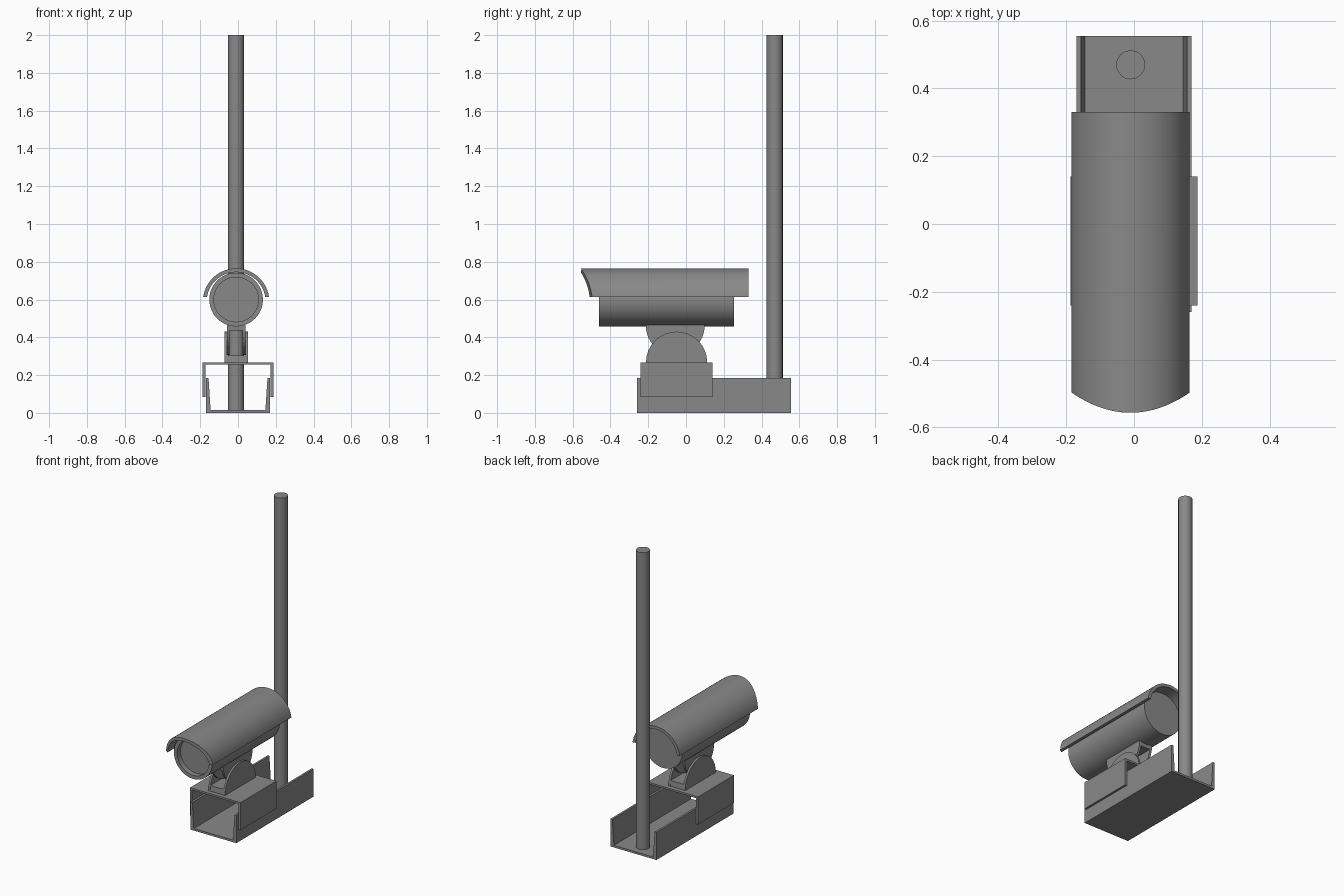
import bpy, bmesh, math
from mathutils import Vector

cube = bpy.data.objects.get("Cube")
if cube:
    bpy.data.objects.remove(cube, do_unlink=True)

grey = bpy.data.materials.new("mid grey")
grey.use_nodes = True
color = (0.25, 0.25, 0.25, 1)
grey.diffuse_color = color
grey.node_tree.nodes["Principled BSDF"].inputs["Base Color"].default_value = color

CX = -0.01  # shared centre line of camera, clevis and pole


def finish(name, bm, smooth=False):
    bmesh.ops.recalc_face_normals(bm, faces=bm.faces)
    mesh = bpy.data.meshes.new(name)
    bm.to_mesh(mesh)
    bm.free()
    obj = bpy.data.objects.new(name, mesh)
    bpy.context.collection.objects.link(obj)
    mesh.materials.append(grey)
    if smooth:
        bpy.ops.object.select_all(action="DESELECT")
        obj.select_set(True)
        bpy.context.view_layer.objects.active = obj
        bpy.ops.object.shade_smooth_by_angle(angle=math.radians(35))
    return obj


def extrude(name, points, offset, smooth=False):
    """Extrude a closed outline of 3D points along an offset."""
    bm = bmesh.new()
    face = bm.faces.new([bm.verts.new(p) for p in points])
    new = bmesh.ops.extrude_face_region(bm, geom=[face])["geom"]
    verts = [v for v in new if isinstance(v, bmesh.types.BMVert)]
    bmesh.ops.translate(bm, vec=Vector(offset), verts=verts)
    return finish(name, bm, smooth)


def lathe(name, profile, z, sides):
    """Spin (radius, y) points about the camera axis; ends lie on the axis."""
    bm = bmesh.new()
    verts = [bm.verts.new((CX + r, y, z)) for r, y in profile]
    edges = [bm.edges.new(pair) for pair in zip(verts, verts[1:])]
    bmesh.ops.spin(bm, geom=verts + edges, cent=(CX, 0, z), axis=(0, 1, 0),
                   angle=math.tau, steps=sides)
    bmesh.ops.remove_doubles(bm, verts=bm.verts, dist=0.0005)
    return finish(name, bm, True)


def arc(r, start, end, steps):
    for i in range(steps + 1):
        a = math.radians(start + (end - start) * i / steps)
        yield r * math.cos(a), r * math.sin(a)


def mirrored(half):
    return half + [(-x, z) for x, z in reversed(half)]


# Open base channel with walls that thicken towards the floor
channel = mirrored([(0.17, 0), (0.17, 0.185), (0.156, 0.185), (0.145, 0.014)])
extrude("base_channel", [(x, -0.26, z) for x, z in channel], (0, 0.815, 0))

# Inverted cover fitted over the channel
cover = mirrored([(0.187, 0.268), (0.187, 0.084), (0.173, 0.084), (0.171, 0.256)])
extrude("channel_cover", [(x, -0.24, z) for x, z in cover], (0, 0.38, 0))

# Upright pole
pole = [(CX + x, 0.47 + y, 0.01) for x, y in arc(0.043, 0, 360, 16)][:-1]
extrude("pole", pole, (0, 0, 1.99), True)

# Lower clevis: base plate and two rounded ears
half_width = 0.062
base = [(-0.21, 0.266), (0.11, 0.266), (0.107, 0.305), (-0.207, 0.305)]
extrude("clevis_base", [(CX - half_width, y, z) for y, z in base],
        (2 * half_width, 0, 0))
for side, name in ((1, "left"), (-1, "right")):
    ear = [(CX + side * half_width, -0.05 + y, 0.268 + z)
           for y, z in arc(0.162, 0, 180, 16)]
    extrude(name + "_clevis_ear", ear, (-side * 0.013, 0, 0))
    # Upper bracket flanges hanging from the camera body
    flange = [(CX + side * 0.049, -0.057 + y, 0.462 + z)
              for y, z in arc(0.156, 180, 360, 16)]
    extrude(name + "_tilt_flange", flange, (-side * 0.014, 0, 0))
web = [(-0.213, 0.466), (0.099, 0.466), (0.096, 0.435), (-0.21, 0.435)]
extrude("tilt_bracket_web", [(CX - 0.049, y, z) for y, z in web], (0.098, 0, 0))

# Camera body with a recessed front window
lathe("camera_body", [(0, -0.425), (0.118, -0.425), (0.118, -0.46),
                      (0.142, -0.46), (0.142, 0.255), (0, 0.255)], 0.6, 48)

# Curved sun hood, its front edge swept back at the sides
section = list(arc(0.176, 8, 172, 32)) + list(arc(0.156, 171, 9, 32))
hood = extrude("sun_hood", [(CX + x, -0.557, 0.589 + z) for x, z in section],
               (0, 0.887, 0), True)
for v in hood.data.vertices:
    if v.co.y < 0:
        v.co.y += 0.06 * ((v.co.x - CX) / 0.175) ** 2
